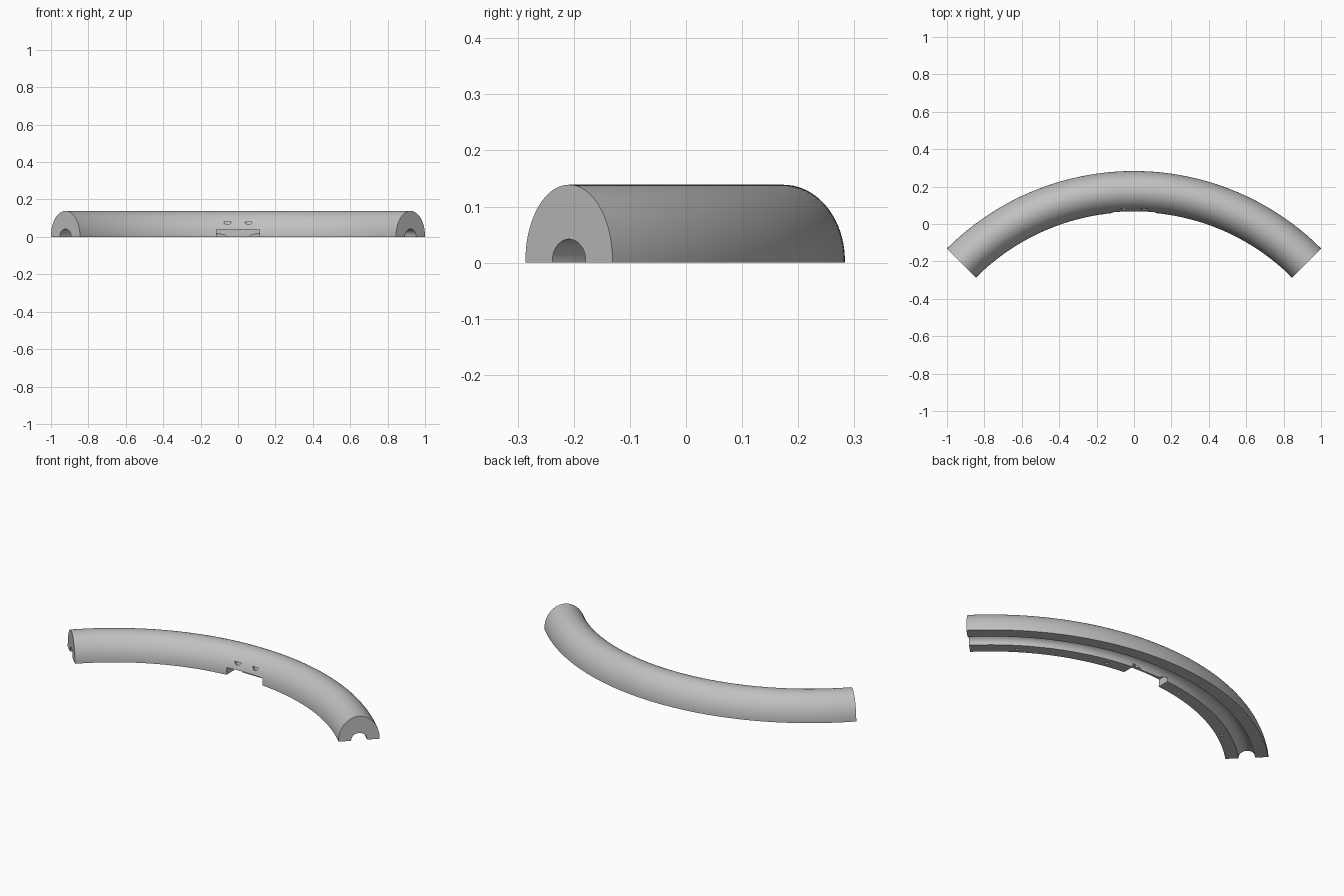
import bpy
import bmesh
from math import sin, cos, pi, radians
from mathutils import Matrix, Vector

cube = bpy.data.objects.get("Cube")
if cube:
    bpy.data.objects.remove(cube, do_unlink=True)

# Main dimensions
CENTRE_Y = -1.131      # centre of the bend
MID_R = 1.3045         # radius of the centre line
HALF_W = 0.1097        # half width of the rail
HEIGHT = 0.139
LIP = 0.004            # short upright edge at the foot
GROOVE = 0.042         # radius of the cable groove
STEPS = 96

grey = bpy.data.materials.new("plain_grey")
grey.use_nodes = True
colour = (0.53, 0.53, 0.53, 1)
grey.diffuse_color = colour
grey.node_tree.nodes["Principled BSDF"].inputs["Base Color"].default_value = colour


def make_object(name, bm):
    bmesh.ops.recalc_face_normals(bm, faces=bm.faces)
    mesh = bpy.data.meshes.new(name)
    bm.to_mesh(mesh)
    bm.free()
    mesh.materials.append(grey)
    obj = bpy.data.objects.new(name, mesh)
    bpy.context.collection.objects.link(obj)
    return obj


def half_ellipse(half_w, height, count):
    """Arch from the outer foot over to the inner foot, standing on a lip."""
    pts = [(half_w, 0)]
    for i in range(count + 1):
        a = pi * i / count
        pts.append((half_w * cos(a), LIP + (height - LIP) * sin(a)))
    return pts + [(-half_w, 0)]


# Curved rail: arch section with a groove underneath, swept round the bend
section = half_ellipse(HALF_W, HEIGHT, 40) + half_ellipse(GROOVE, GROOVE, 20)[::-1]
bm = bmesh.new()
rings = []
for i in range(STEPS + 1):
    t = radians(-45 + 90 * i / STEPS)
    rings.append([bm.verts.new(((MID_R + r) * sin(t),
                                CENTRE_Y + (MID_R + r) * cos(t), z))
                  for r, z in section])
n = len(section)
for a, b in zip(rings, rings[1:]):
    for j in range(n):
        k = (j + 1) % n
        bm.faces.new((a[j], a[k], b[k], b[j]))
bm.faces.new(rings[0])
bm.faces.new(rings[-1][::-1])
rail = make_object("curved_rail", bm)


def cut(obj, name, bm):
    cutter = make_object(name, bm)
    cutter.hide_render = True
    mod = obj.modifiers.new(name, 'BOOLEAN')
    mod.operation = 'DIFFERENCE'
    mod.solver = 'EXACT'
    mod.object = cutter
    bpy.context.view_layer.objects.active = obj
    bpy.ops.object.modifier_apply(modifier=name)
    bpy.data.objects.remove(cutter, do_unlink=True)


def add_cone(bm, x, y, z0, z1, r0, r1):
    bmesh.ops.create_cone(bm, cap_ends=True, segments=32, radius1=r0, radius2=r1,
                          depth=z1 - z0,
                          matrix=Matrix.Translation((x, y, (z0 + z1) / 2)))


# Mounting notch in the middle of the inner edge
bm = bmesh.new()
bmesh.ops.create_cube(bm, size=1, matrix=Matrix.Translation((0, 0.08, 0))
                      @ Matrix.Diagonal(Vector((0.23, 0.1, 0.08, 1))))
cut(rail, "notch_cutter", bm)

# Two countersunk screw seats above the notch
bm = bmesh.new()
for side in (-1, 1):
    add_cone(bm, side * 0.057, 0.095, 0.038, 0.08, 0.013, 0.025)
cut(rail, "screw_seat_cutter", bm)

# Four small blind pin holes under the inner edge
bm = bmesh.new()
for degrees in (-33.75, -11.25, 11.25, 33.75):
    t = radians(degrees)
    add_cone(bm, 1.222 * sin(t), CENTRE_Y + 1.222 * cos(t), -0.02, 0.03, 0.008, 0.008)
cut(rail, "pin_hole_cutter", bm)

# Smooth shading with crisp edges
bpy.ops.object.select_all(action='DESELECT')
rail.select_set(True)
bpy.context.view_layer.objects.active = rail
bpy.ops.object.shade_smooth_by_angle(angle=radians(30))
